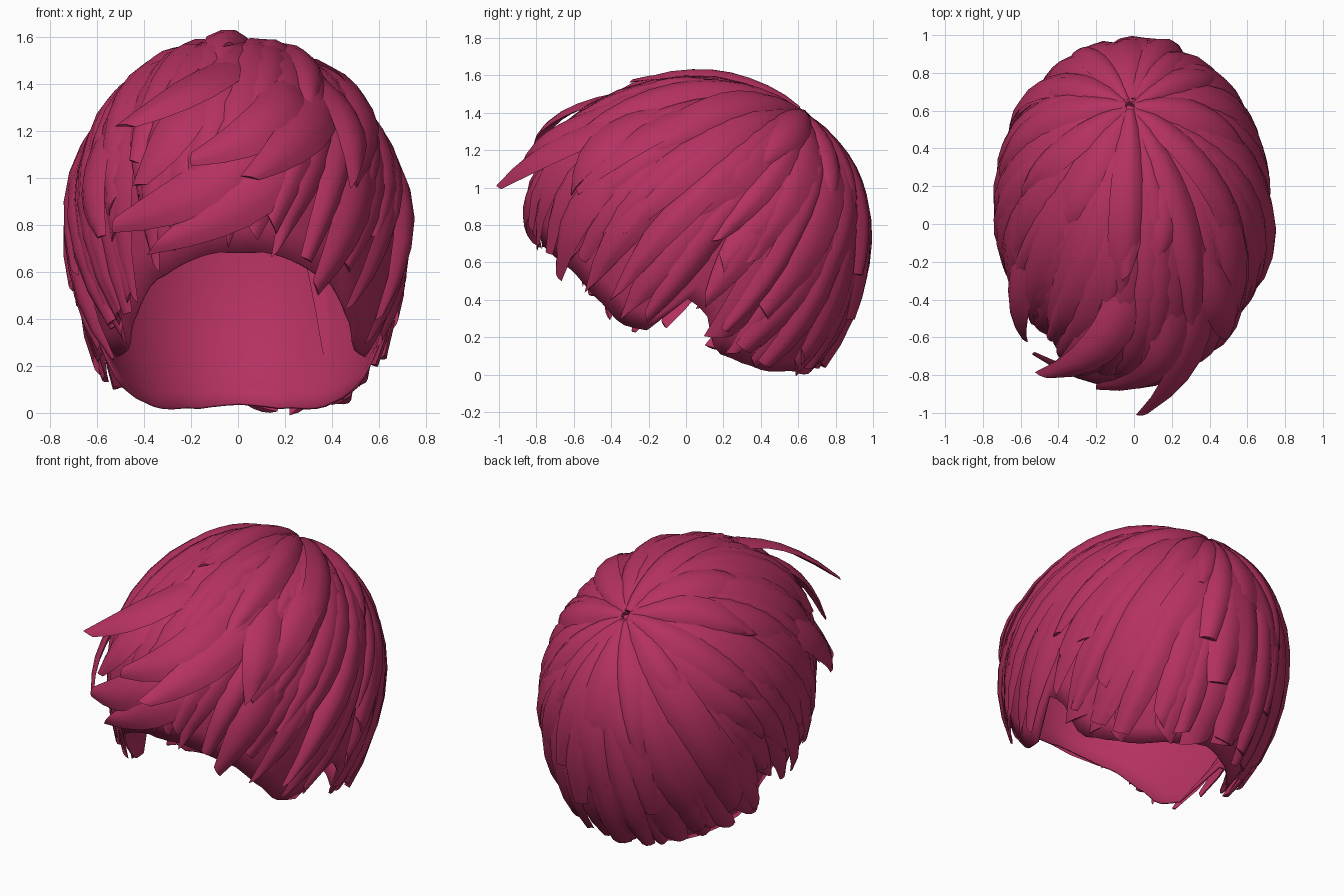
import bpy, bmesh, math, random
from mathutils import Vector, Matrix

if "Cube" in bpy.data.objects:
    bpy.data.objects.remove(bpy.data.objects["Cube"])

random.seed(11)
CENTRE = Vector((0, 0.07, 0.75))
CROWN = Vector((-0.03, 0.62, 0.784)).normalized()
FRONT = Vector((0, -0.784, 0.62)).normalized()
SIDE = Vector((1, 0, 0))

mat = bpy.data.materials.new("raspberry_hair")
mat.diffuse_color = (0.46, 0.031, 0.12, 1)
mat.use_nodes = True
mat.node_tree.nodes["Principled BSDF"].inputs["Base Color"].default_value = mat.diffuse_color

# lower hair line as height over depth, with a gap above each ear
HEM = [(-0.9, 0.8), (-0.6, 0.55), (-0.35, 0.27), (-0.05, 0.2), (-0.01, 0.42),
       (0.11, 0.34), (0.16, 0.12), (0.42, 0.02), (0.6, 0.02), (0.75, 0.08)]


def hem(y):
    if y <= HEM[0][0]:
        return HEM[0][1]
    for (a, za), (b, zb) in zip(HEM, HEM[1:]):
        if y <= b:
            return za + (zb - za) * (y - a) / (b - a)
    return HEM[-1][1]


def radii(d):
    return Vector((0.735, 0.91, 0.85 if d.z > 0 else 1.05))


def head(theta, phi, s=1.0):
    """Point on the head, theta away from the crown, phi around it (0 = front)."""
    d = CROWN * math.cos(theta) + (FRONT * math.cos(phi) + SIDE * math.sin(phi)) * math.sin(theta)
    r = radii(d)
    brow = 1 + 0.2 * max(0, -d.y) * max(0, d.z)
    return CENTRE + Vector((d.x * r.x, d.y * r.y * brow, d.z * r.z)) * s


def swept(phi, theta):
    """Front hair sweeps towards -x as it falls."""
    return phi - 0.22 * max(0, math.cos(phi)) * (theta / 1.5) ** 2


def hem_angle(phi, s, sweep=True):
    theta = 0.4
    while theta < 2.7:
        p = head(theta, swept(phi, theta) if sweep else phi, s)
        if p.z < hem(p.y):
            break
        theta += 0.01
    return theta


def normal_at(p):
    q = p - CENTRE
    r = radii(q)
    return Vector((q.x / r.x ** 2, q.y / r.y ** 2, q.z / r.z ** 2)).normalized()


def finish(bm, name, angle=40):
    bmesh.ops.recalc_face_normals(bm, faces=bm.faces)
    me = bpy.data.meshes.new(name)
    bm.to_mesh(me)
    bm.free()
    me.materials.append(mat)
    for f in me.polygons:
        f.use_smooth = True
    me.set_sharp_from_angle(angle=math.radians(angle))
    ob = bpy.data.objects.new(name, me)
    bpy.context.collection.objects.link(ob)
    return ob


def lock(bm, path, width, height, roll=0.0, root=0.3, tip=0.2, n=10):
    """Arched clump of hair along path(t), flat underneath, tapered at both ends."""
    rings = []
    slant = random.uniform(-0.5, 0.5)
    for i in range(n + 1):
        t = i / n
        p = path(t)
        tan = (path(min(t + 0.01, 1)) - path(max(t - 0.01, 0))).normalized()
        nor = normal_at(p)
        nor = (nor - tan * nor.dot(tan)).normalized()
        nor = Matrix.Rotation(roll * math.sin(math.pi * min(1, t * 0.8 + 0.1)), 3, tan) @ nor
        side = tan.cross(nor)
        grow = root + (1 - root) * min(1, t / 0.45) ** 0.8
        k = grow * (1 if t < 0.65 else 1 - (1 - tip) * ((t - 0.65) / 0.35) ** 1.7)
        cut = slant * width * t ** 8  # obliquely cut end
        rings.append([bm.verts.new(p + side * (u * width * k) + tan * (u * cut)
                                   + nor * (height * (1 - u * u) * k ** 0.7))
                      for u in (-1, -0.5, 0, 0.5, 1)])
    for a, b in zip(rings, rings[1:]):
        for j in range(5):
            m = (j + 1) % 5
            bm.faces.new((a[j], a[m], b[m], b[j]))
    bm.faces.new(rings[0][::-1])
    bm.faces.new(rings[-1])


def layer(name, count, s, length, width, height, start, flick, roll):
    """Ring of locks radiating from the crown; length is a share of the way to the hem."""
    bm = bmesh.new()
    for i in range(count):
        phi = math.tau * (i + random.uniform(-0.25, 0.25)) / count
        end = hem_angle(phi, s) * random.uniform(*length)
        lift = random.uniform(0, flick)
        sc = s + random.uniform(-0.015, 0.015)
        bend = random.uniform(-0.09, 0.09)

        def path(t, phi=phi, end=end, lift=lift, sc=sc, bend=bend):
            th = start + (end - start) * t
            return head(th, swept(phi, th) + bend * t * t, sc + lift * t ** 3)
        back = max(0, -math.cos(phi))
        lock(bm, path, width * random.uniform(0.8, 1.2), height, random.uniform(-roll, roll),
             tip=random.uniform(0.12, 0.4) + 0.3 * back)
    finish(bm, name)


# inner cap that the locks grow from
bm = bmesh.new()
COLS, ROWS = 72, 16
grid = []
for c in range(COLS):
    phi = math.tau * c / COLS
    end = hem_angle(phi, 0.925, False)
    grid.append([bm.verts.new(head(0.02 + (end - 0.02) * r / ROWS, phi, 0.925)) for r in range(ROWS + 1)])
for c in range(COLS):
    a, b = grid[c], grid[(c + 1) % COLS]
    for r in range(ROWS):
        bm.faces.new((a[r], a[r + 1], b[r + 1], b[r]))
bm.faces.new([col[0] for col in grid])
cap = finish(bm, "inner_cap", 50)
mod = cap.modifiers.new("thickness", "SOLIDIFY")
mod.thickness = 0.012
mod.offset = -1

# overlapping layers, from the long lower one to the short upper one
layer("long_locks", 38, 0.935, (0.94, 1.0), 0.105, 0.04, 0.5, 0.03, 0.3)
layer("middle_locks", 30, 0.945, (0.78, 0.98), 0.105, 0.048, 0.2, 0.045, 0.4)
layer("upper_locks", 20, 0.955, (0.6, 0.88), 0.12, 0.052, 0.06, 0.04, 0.4)
layer("crown_locks", 12, 0.955, (0.4, 0.62), 0.12, 0.06, 0.03, 0.025, 0.35)


def tufts(name, width, curves):
    """Loose locks, each along a curve of root, bend and tip."""
    bm = bmesh.new()
    for curve in curves:
        a, b, c = map(Vector, curve)
        lock(bm, lambda t: a * (1 - t) ** 2 + b * (2 * t * (1 - t)) + c * t * t,
             width, 0.035, root=0.5, tip=0.28)
    finish(bm, name)


# fringe sweeping across the brow
tufts("fringe_locks", 0.11, [
    ((0.2, 0.3, 1.48), (0.55, -0.61, 1.35), (0.05, -1.0, 1.0)),
    ((-0.05, 0.3, 1.52), (0.13, -0.68, 1.53), (-0.48, -0.8, 1.22)),
    ((0.2, -0.5, 1.28), (0.08, -1.02, 1.0), (-0.53, -0.68, 0.8)),
    ((0.3, 0.2, 1.45), (0.72, -0.59, 1.16), (0.33, -0.68, 0.53)),
    ((0.05, -0.1, 1.53), (0.43, -0.86, 1.28), (-0.2, -0.86, 1.08)),
    ((0.3, -0.4, 1.31), (0.33, -1.0, 0.99), (-0.35, -0.78, 0.72)),
    ((-0.3, 0.3, 1.42), (-0.72, -0.36, 1.18), (-0.58, -0.6, 0.75)),
    ((-0.1, 0.0, 1.51), (-0.13, -0.82, 1.38), (-0.42, -0.76, 0.97)),
    ((0.1, 0.4, 1.48), (0.51, -0.47, 1.45), (0.5, -0.58, 1.0))])

# short tufts lying over the crown
tufts("crown_tufts", 0.08, [
    ((-0.02, 0.5, 1.45), (-0.03, 0.13, 1.615), (-0.04, -0.28, 1.565)),
    ((0.08, 0.48, 1.45), (0.21, 0.08, 1.6), (0.12, -0.2, 1.54))])
